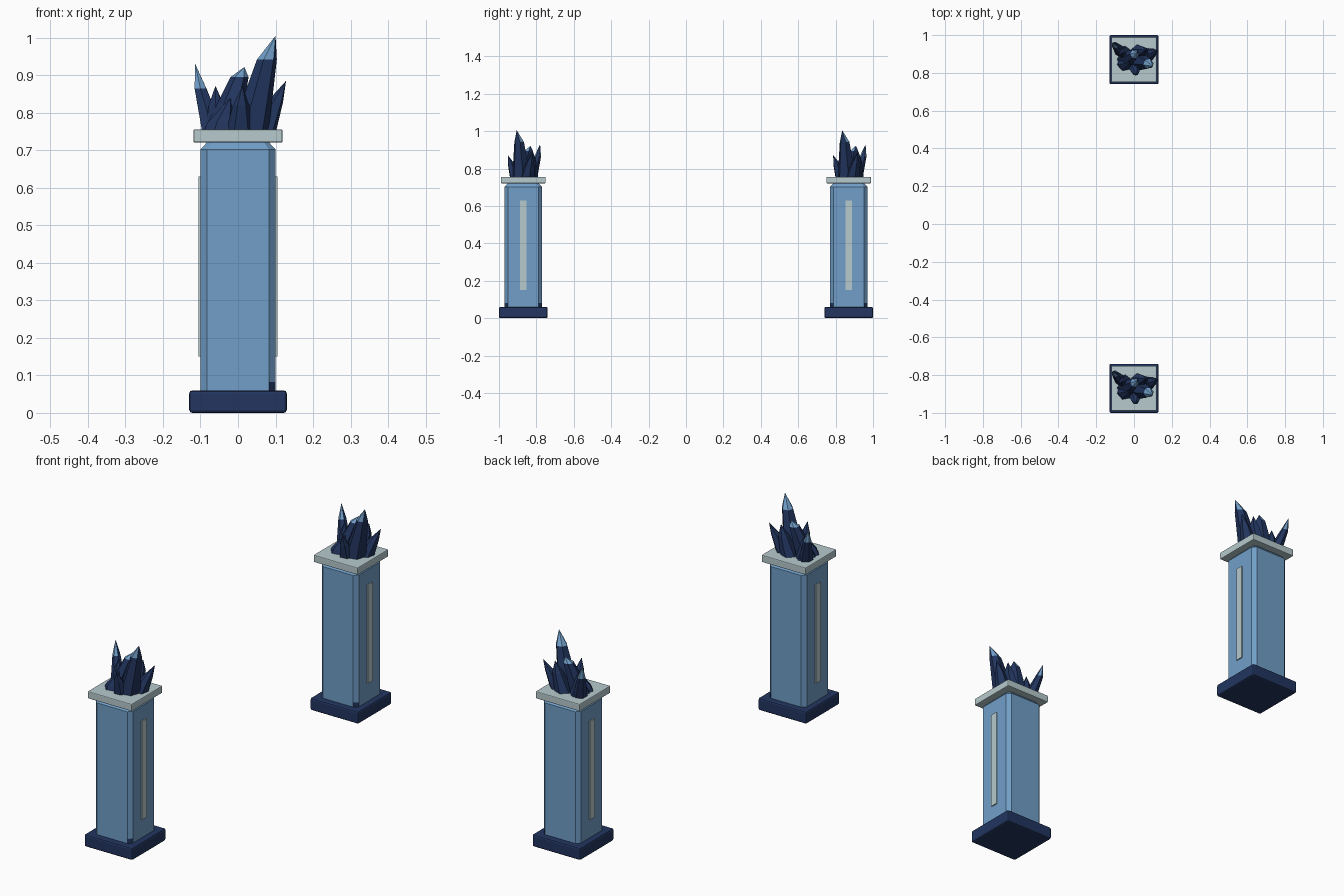
import bpy, bmesh, math
from mathutils import Vector

if "Cube" in bpy.data.objects:
    bpy.data.objects.remove(bpy.data.objects["Cube"])


def mat(name, rgb):
    m = bpy.data.materials.new(name)
    m.diffuse_color = (*rgb, 1)
    m.use_nodes = True
    m.node_tree.nodes["Principled BSDF"].inputs["Base Color"].default_value = m.diffuse_color
    return m


NAVY = mat("navy", (0.016, 0.036, 0.115))
BLUE = mat("light blue", (0.165, 0.345, 0.58))
STONE = mat("pale stone", (0.47, 0.59, 0.61))


def finish(bm, name, mats):
    bmesh.ops.recalc_face_normals(bm, faces=bm.faces)
    me = bpy.data.meshes.new(name)
    bm.to_mesh(me)
    bm.free()
    for m in mats:
        me.materials.append(m)
    ob = bpy.data.objects.new(name, me)
    bpy.context.collection.objects.link(ob)
    return ob


def box(name, centre, size, m, bevel=0.0):
    bm = bmesh.new()
    bmesh.ops.create_cube(bm, size=1)
    for v in bm.verts:
        v.co = Vector(a * s + c for a, s, c in zip(v.co, size, centre))
    ob = finish(bm, name, [m])
    if bevel:
        b = ob.modifiers.new("bevel", 'BEVEL')
        b.width, b.segments = bevel, 2
    return ob


def loft(bm, rings):
    """Skin a list of equal-length rings, capping both ends."""
    vs = [[bm.verts.new(p) for p in r] for r in rings]
    n = len(vs[0])
    for a, b in zip(vs, vs[1:]):
        for i in range(n):
            j = (i + 1) % n
            bm.faces.new((a[i], a[j], b[j], b[i]))
    bm.faces.new(vs[0][::-1])
    bm.faces.new(vs[-1])
    return vs


def column(name, y):
    # square shaft with chamfered corners and a sloped neck
    def ring(h, c, z):
        pts = [(h, c - h), (h, h - c), (h - c, h), (c - h, h),
               (-h, h - c), (-h, c - h), (c - h, -h), (h - c, -h)]
        return [(px, py + y, z) for px, py in pts]
    bm = bmesh.new()
    loft(bm, [ring(0.1, 0.018, 0.055), ring(0.1, 0.018, 0.082),
              ring(0.1, 0.018, 0.702), ring(0.08, 0.012, 0.724)])
    ob = finish(bm, name, [BLUE, NAVY])
    # dark chips at the foot of the right-hand corners
    for p in ob.data.polygons:
        if p.center.z < 0.08 and 0.5 < p.normal.x < 0.9:
            p.material_index = 1


def crystal(name, y, base, shoulder, tip, r0, r1, lit, turn=0.0, n=6):
    # leaning prism with a pointed end; lit tips are light blue
    bm = bmesh.new()

    def ring(c, r):
        return [bm.verts.new((c[0] + r * math.cos(a), c[1] + y + r * math.sin(a), c[2]))
                for a in (turn + i * math.tau / n for i in range(n))]
    a, b = ring(base, r0), ring(shoulder, r1)
    t = bm.verts.new((tip[0], tip[1] + y, tip[2]))
    bm.faces.new(a[::-1])
    for i in range(n):
        j = (i + 1) % n
        bm.faces.new((a[i], a[j], b[j], b[i]))
        bm.faces.new((b[i], b[j], t))
    ob = finish(bm, name, [NAVY, BLUE])
    for p in ob.data.polygons:
        if lit and p.center.z > shoulder[2] + 0.002 and p.normal.x < 0.8:
            p.material_index = 1


# base, shoulder, tip, base radius, shoulder radius, lit tip, turn
Z = 0.745
CRYSTALS = {
    "tall": ((0.03, -0.01, Z), (0.077, -0.022, 0.942), (0.1, -0.035, 1.005), 0.052, 0.027, True, 0.2),
    "left": ((-0.065, 0.04, Z), (-0.1, 0.077, 0.865), (-0.114, 0.09, 0.93), 0.034, 0.018, True, 0.5),
    "middle": ((-0.045, 0.0, Z), (0.004, 0.03, 0.895), (0.017, 0.038, 0.922), 0.05, 0.024, True, 0.0),
    "right": ((0.06, 0.02, Z), (0.098, 0.036, 0.828), (0.128, 0.048, 0.885), 0.042, 0.023, False, 0.3),
    "front": ((0.005, -0.035, Z), (0.008, -0.062, 0.82), (0.012, -0.083, 0.872), 0.038, 0.022, False, 0.1),
    "small": ((-0.05, 0.035, Z), (-0.058, 0.035, 0.82), (-0.06, 0.035, 0.872), 0.04, 0.022, False, 0.4),
    "rear": ((0.02, 0.04, Z), (0.05, 0.045, 0.84), (0.062, 0.05, 0.895), 0.042, 0.025, False, 0.7),
    "stub": ((-0.05, -0.02, Z), (-0.045, -0.018, 0.775), (-0.02, -0.015, 0.84), 0.045, 0.036, False, 0.2),
}

for side, y in (("front", -0.87), ("back", 0.87)):
    box(f"{side}_base", (0, y, 0.03), (0.26, 0.26, 0.06), NAVY, 0.008)
    column(f"{side}_column", y)
    box(f"{side}_cap", (0, y, 0.738), (0.238, 0.238, 0.035), STONE, 0.004)
    # raised strips on the two outer faces
    for tag, s in (("left", -1), ("right", 1)):
        box(f"{side}_{tag}_strip", (s * 0.101, y, 0.39), (0.008, 0.036, 0.48), STONE)
    for key, spec in CRYSTALS.items():
        crystal(f"{side}_{key}_crystal", y, *spec)
